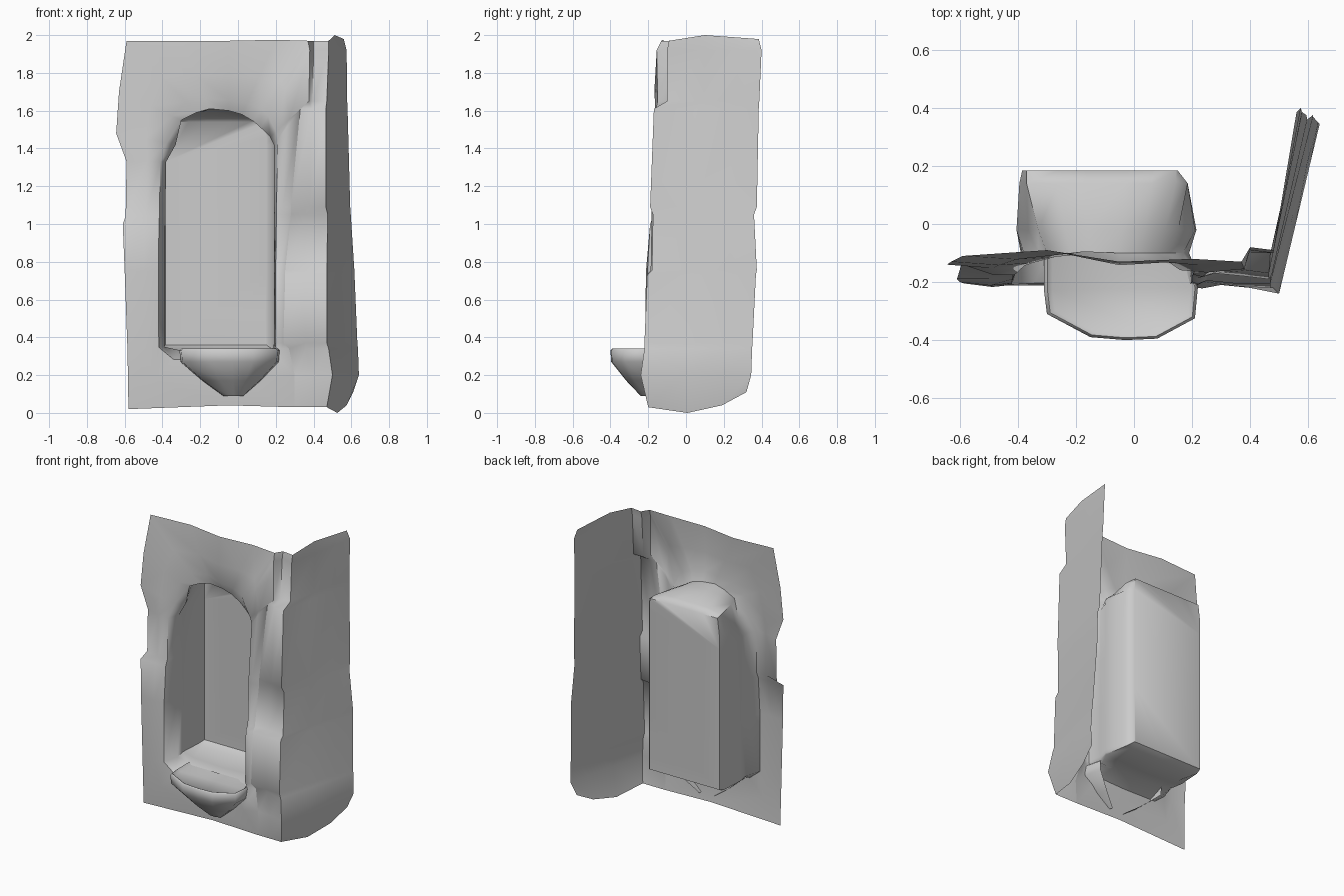
import bpy, bmesh
from mathutils import Vector as V


def finish(name, bm, angle=1.05):
    bmesh.ops.remove_doubles(bm, verts=bm.verts, dist=0.001)
    bmesh.ops.recalc_face_normals(bm, faces=bm.faces)
    mesh = bpy.data.meshes.new(name)
    bm.to_mesh(mesh)
    bm.free()
    ob = bpy.data.objects.new(name, mesh)
    bpy.context.collection.objects.link(ob)
    bpy.ops.object.select_all(action='DESELECT')
    bpy.context.view_layer.objects.active = ob
    ob.select_set(True)
    bpy.ops.object.shade_smooth_by_angle(angle=angle)
    return ob


def loft(bm, loops, closed):
    rings = [[bm.verts.new(p) for p in loop] for loop in loops]
    n = len(rings[0])
    for a, b in zip(rings, rings[1:]):
        for i in range(n if closed else n - 1):
            j = (i + 1) % n
            bm.faces.new((a[i], a[j], b[j], b[i]))
    return rings


# Corner stones and side wall, from bottom to top:
# z, joint x y, quoin x y, corner x y, back edge x y
rows = [
    (0.03, 0.30, -0.20, 0.38, -0.20, 0.47, -0.20, 0.61, 0.32),
    (0.20, 0.30, -0.21, 0.40, -0.22, 0.50, -0.24, 0.64, 0.345),
    (0.34, 0.27, -0.19, 0.36, -0.19, 0.48, -0.22, 0.635, 0.35),
    (0.37, 0.24, -0.20, 0.36, -0.215, 0.47, -0.22, 0.632, 0.352),
    (0.73, 0.25, -0.195, 0.35, -0.205, 0.47, -0.205, 0.617, 0.37),
    (0.755, 0.25, -0.175, 0.35, -0.16, 0.47, -0.18, 0.616, 0.375),
    (1.05, 0.28, -0.17, 0.36, -0.15, 0.475, -0.175, 0.597, 0.36),
    (1.09, 0.28, -0.17, 0.38, -0.18, 0.465, -0.19, 0.594, 0.375),
    (1.61, 0.33, -0.15, 0.39, -0.16, 0.465, -0.17, 0.58, 0.385),
    (1.65, 0.375, -0.15, 0.395, -0.10, 0.47, -0.10, 0.578, 0.388),
    (1.92, 0.38, -0.155, 0.40, -0.09, 0.48, -0.10, 0.575, 0.40),
    (1.97, 0.37, -0.13, 0.40, -0.08, 0.48, -0.09, 0.56, 0.385),
]
bm = bmesh.new()
strips = []
for z, ax, ay, nx, ny, cx, cy, bx, by in rows:
    end = 0.03 if z > 1.95 else 0.0
    low = z < 0.1
    strips.append([
        V((ax, ay, z)), V((nx, ny, z)), V((cx, cy, z)),
        V((cx * .6 + bx * .4, cy * .6 + by * .4, z + end - (0.03 if low else 0))),
        V((cx * .25 + bx * .75, cy * .25 + by * .75, z + end * .6 + (0.01 if low else 0))),
        V((bx, by, z + end * .3 + (0.08 if low else 0)))])
loft(bm, strips, False)
finish("side_wall", bm)

# Front wall outline paired with the niche opening: outer x y z, opening x z
edge = [
    (-0.05, -0.20, 0.04, -0.10, 0.32), (-0.58, -0.20, 0.02, -0.30, 0.33),
    (-0.585, -0.205, 0.33, -0.39, 0.35), (-0.60, -0.20, 0.75, -0.39, 0.75),
    (-0.61, -0.19, 1.00, -0.385, 1.00), (-0.595, -0.14, 1.04, -0.385, 1.04),
    (-0.59, -0.14, 1.33, -0.38, 1.33), (-0.645, -0.14, 1.48, -0.33, 1.42),
    (-0.63, -0.13, 1.70, -0.30, 1.55), (-0.59, -0.11, 1.97, -0.22, 1.59),
    (-0.30, -0.09, 1.97, -0.15, 1.61), (-0.05, -0.13, 1.97, -0.05, 1.60),
    (0.20, -0.12, 1.975, 0.02, 1.58),
]
arch_right = {1.97: (0.08, 1.545), 1.92: (0.12, 1.51), 1.65: (0.17, 1.46),
              1.61: (0.19, 1.42), 0.34: (0.188, 0.345), 0.20: (0.17, 0.335),
              0.03: (0.08, 0.33)}
for r in reversed(rows):
    edge.append((r[1], r[2], r[0]) + arch_right.get(r[0], (0.19, r[0])))


def wall_loop(t, push=0.0):
    # the left jamb stays thick beside the chipped outer edge
    return [V((ox + (rx - ox) * t,
               min(oy, -0.175) if push and ox < -0.5 and 0.9 < oz < 1.4 else oy - push,
               oz + (rz - oz) * t)) for ox, oy, oz, rx, rz in edge]


def niche_loop(y, grow=1.0, lo=-1.0, hi=1.0, top=2.0, floor=0.0):
    return [V((min(max(-0.10 + (rx + 0.10) * grow, lo), hi), y, max(min(rz, top), floor)))
            for _, _, _, rx, rz in edge]


bm = bmesh.new()
loops = [wall_loop(0), wall_loop(0.5, 0.012), wall_loop(0.85, 0.004),
         niche_loop(-0.10),
         niche_loop(-0.02, 1.15, -0.405, 0.215, 1.6),
         niche_loop(0.14, 1.35, -0.395, 0.185, 1.57, 0.335),
         niche_loop(0.185, 1.35, -0.385, 0.15, 1.54, 0.36)]
rings = loft(bm, loops, True)
bm.faces.new(rings[-1])
finish("front_wall_with_niche", bm)

# Half-round basin under the niche
rim = [(-0.31, -0.10), (-0.31, -0.23), (-0.30, -0.31), (-0.15, -0.39), (-0.03, -0.40),
       (0.08, -0.395), (0.21, -0.325), (0.22, -0.22), (0.19, -0.10)]


def basin_loop(s, z, tip_y=-0.2, cx=-0.02):
    return [V((cx + (x - cx) * s, tip_y + (y - tip_y) * s, z)) for x, y in rim]


bm = bmesh.new()
rings = loft(bm, [basin_loop(0.90, 0.325), basin_loop(0.96, 0.34), basin_loop(1, 0.33),
                  basin_loop(0.98, 0.27), basin_loop(0.58, 0.17), basin_loop(0.2, 0.09)], False)
bm.faces.new(rings[0])
finish("basin", bm)
